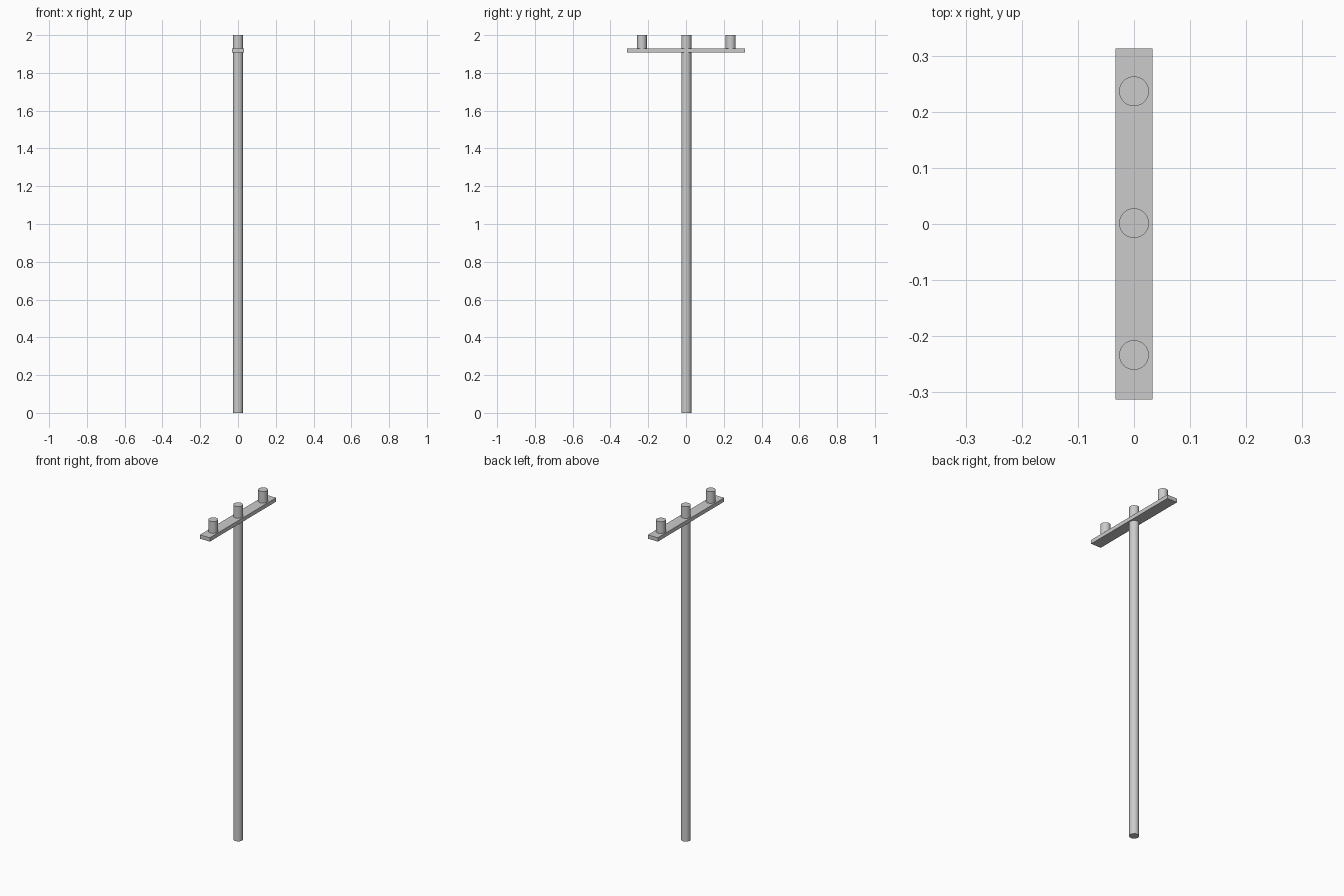
import bpy

if "Cube" in bpy.data.objects:
    bpy.data.objects.remove(bpy.data.objects["Cube"])

RADIUS = 0.0265
PIN_SPACING = 0.235
Y_SHIFT = 0.0015      # pole and pins sit slightly off the crossarm centre
ARM_BOTTOM, ARM_TOP, TOP = 1.907, 1.93, 2.0


def cylinder(name, y, z0, z1):
    bpy.ops.mesh.primitive_cylinder_add(vertices=48, radius=RADIUS, depth=z1 - z0,
                                        location=(0, y, (z0 + z1) / 2))
    bpy.context.object.name = name
    bpy.ops.object.shade_smooth_by_angle()


# Upright pole, running through the crossarm
cylinder("pole", Y_SHIFT, 0, TOP)

# Flat crossarm
bpy.ops.mesh.primitive_cube_add(size=1, location=(0, 0, (ARM_BOTTOM + ARM_TOP) / 2))
arm = bpy.context.object
arm.name = "crossarm"
arm.scale = (0.066, 0.625, ARM_TOP - ARM_BOTTOM)
bpy.ops.object.transform_apply(location=False, rotation=False, scale=True)

# Pins standing near each end of the crossarm
for name, side in (("front_pin", -1), ("back_pin", 1)):
    cylinder(name, Y_SHIFT + side * PIN_SPACING, ARM_TOP, TOP)
